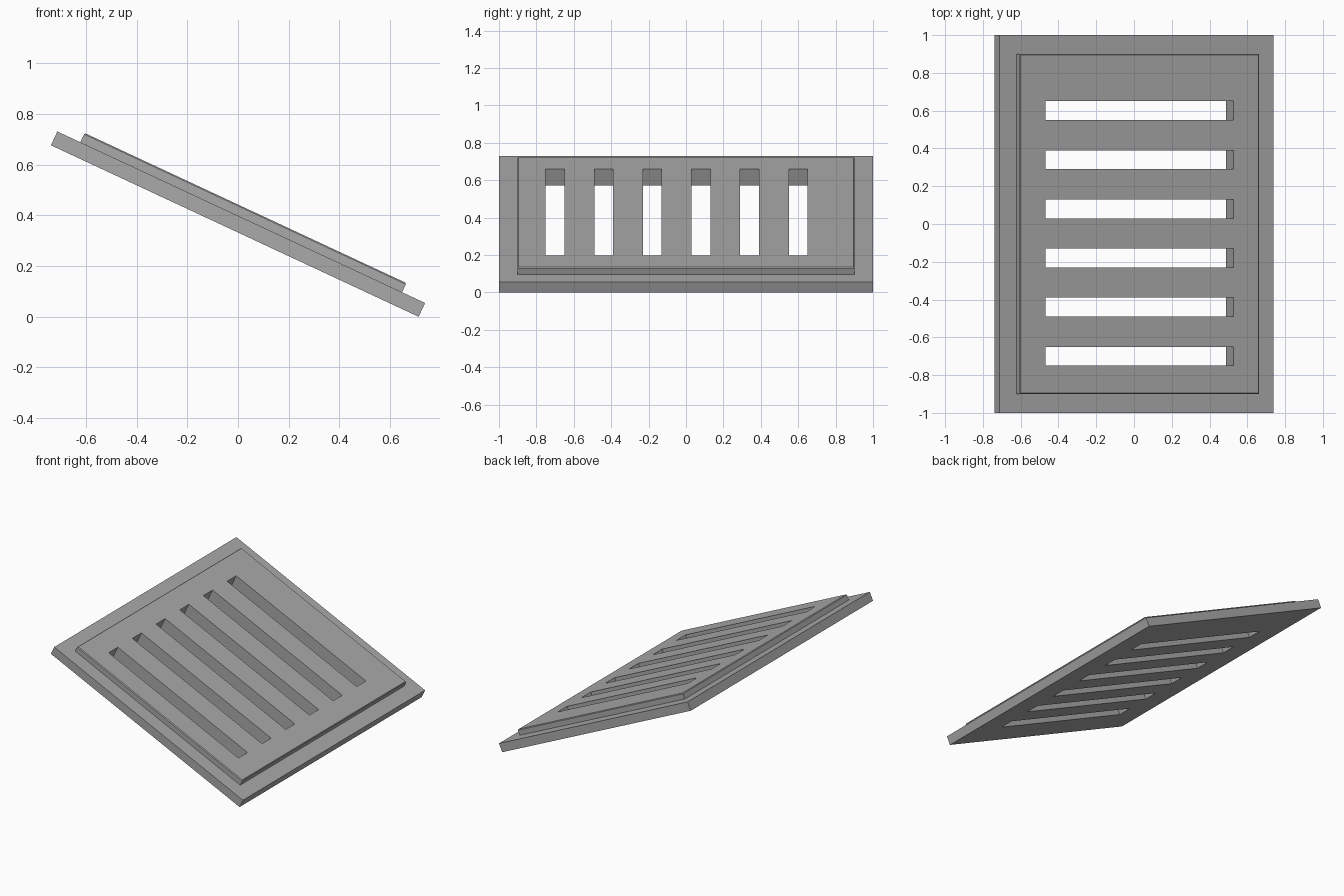
import bpy, bmesh
from math import radians
from mathutils import Matrix

cube = bpy.data.objects.get("Cube")
if cube:
    bpy.data.objects.remove(cube, do_unlink=True)

grey = bpy.data.materials.new("plain grey")
grey.use_nodes = True
colour = (0.40, 0.40, 0.40, 1)
grey.diffuse_color = colour
grey.node_tree.nodes["Principled BSDF"].inputs["Base Color"].default_value = colour

# Slots shared by both plates, measured along the untilted plate
SLOT_HALF_LENGTH = 0.55
SLOT_HALF_WIDTH = 0.05
SLOT_CENTRES = [-0.70 + 0.26 * i for i in range(6)]

# Whole panel slopes down towards +x
TILT = Matrix.Translation((0, 0, 0.365)) @ Matrix.Rotation(radians(25), 4, "Y")


def slotted_plate(name, half_length, half_width, bottom, top, bevel=0):
    """Rectangular plate with the row of slots left open."""
    xs = [-half_length, -SLOT_HALF_LENGTH, SLOT_HALF_LENGTH, half_length]
    ys = [-half_width]
    for c in SLOT_CENTRES:
        ys += [c - SLOT_HALF_WIDTH, c + SLOT_HALF_WIDTH]
    ys.append(half_width)

    # Flat sheet, skipping the slot cells
    bm = bmesh.new()
    grid = [[bm.verts.new((x, y, bottom)) for y in ys] for x in xs]
    for i in range(len(xs) - 1):
        for j in range(len(ys) - 1):
            if i == 1 and j % 2 == 1:
                continue
            bm.faces.new((grid[i][j], grid[i + 1][j],
                          grid[i + 1][j + 1], grid[i][j + 1]))

    # Thickness
    raised = bmesh.ops.extrude_face_region(bm, geom=bm.faces[:])["geom"]
    for v in raised:
        if isinstance(v, bmesh.types.BMVert):
            v.co.z = top
    bmesh.ops.recalc_face_normals(bm, faces=bm.faces[:])

    # Fine chamfer round the upper rim
    if bevel:
        def on_rim(e):
            a, b = (v.co for v in e.verts)
            if min(a.z, b.z) < top - 1e-5:
                return False
            return any(abs(a[k] - b[k]) < 1e-5 and abs(abs(a[k]) - h) < 1e-5
                       for k, h in ((0, half_length), (1, half_width)))
        rim = [e for e in bm.edges if on_rim(e)]
        bmesh.ops.bevel(bm, geom=rim, offset=bevel, segments=1,
                        affect="EDGES", profile=0.5)

    bm.transform(TILT)
    mesh = bpy.data.meshes.new(name)
    bm.to_mesh(mesh)
    bm.free()
    mesh.materials.append(grey)
    obj = bpy.data.objects.new(name, mesh)
    bpy.context.collection.objects.link(obj)
    return obj


slotted_plate("base_plate", 0.80, 1.00, -0.03, 0.03)
slotted_plate("raised_panel", 0.70, 0.90, 0.03, 0.07, bevel=0.005)
